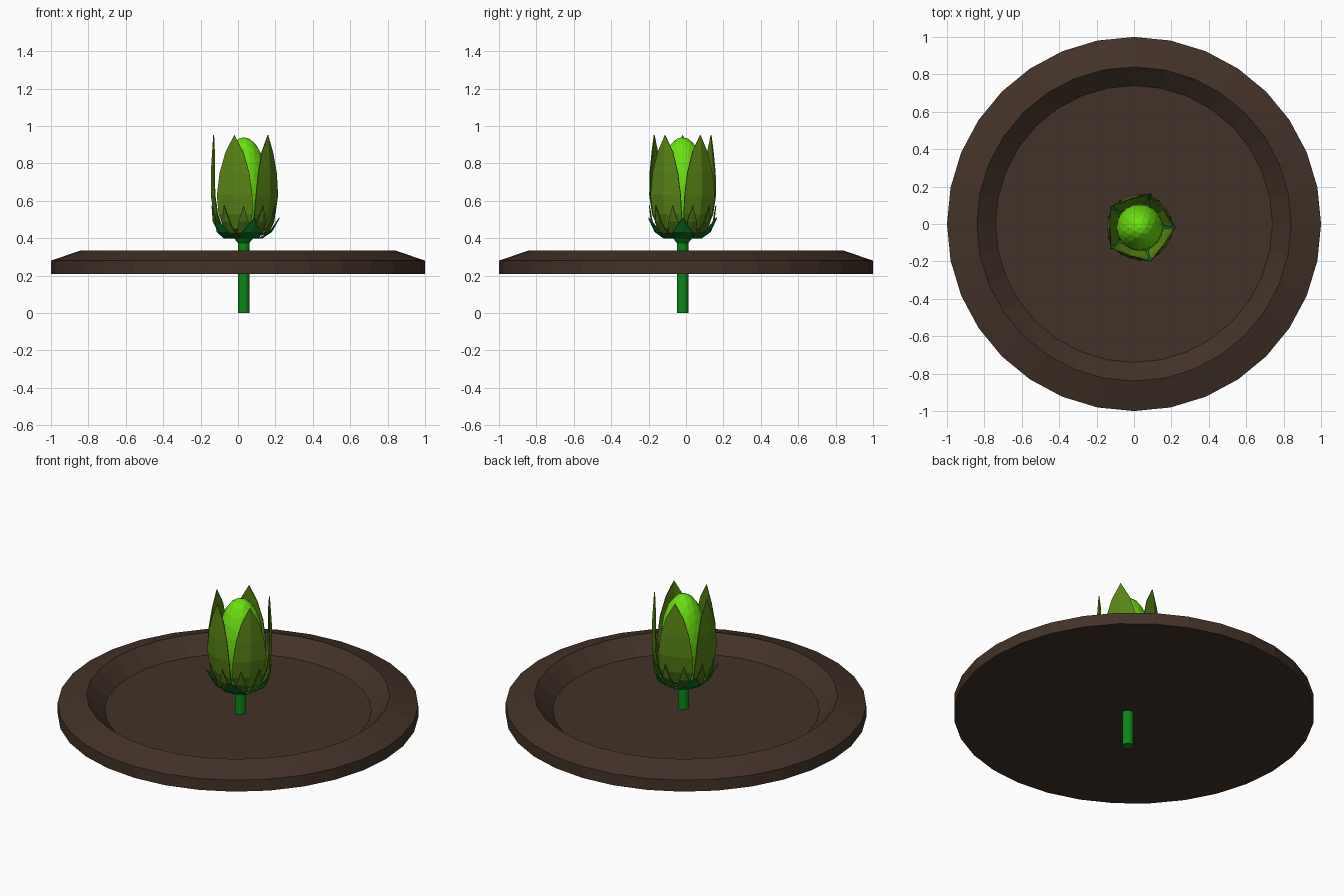
import bpy, bmesh, math
from mathutils import Matrix, Vector

if "Cube" in bpy.data.objects:
    bpy.data.objects.remove(bpy.data.objects["Cube"])

CX, CY = 0.03, -0.018  # flower axis


def material(name, rgb):
    m = bpy.data.materials.new(name)
    m.diffuse_color = (*rgb, 1)
    m.use_nodes = True
    m.node_tree.nodes["Principled BSDF"].inputs["Base Color"].default_value = m.diffuse_color
    return m


SOIL = material("dark brown", (0.055, 0.032, 0.021))
STEM = material("stem green", (0.004, 0.24, 0.009))
SEPAL = material("deep green", (0.003, 0.16, 0.014))
PETAL = material("olive green", (0.098, 0.23, 0.008))
BRACT = material("dark olive", (0.062, 0.15, 0.008))
BUD = material("bright green", (0.15, 0.74, 0.006))


def finish(name, bm, mat, loc=(0, 0, 0)):
    bmesh.ops.recalc_face_normals(bm, faces=bm.faces)
    me = bpy.data.meshes.new(name)
    bm.to_mesh(me)
    bm.free()
    me.materials.append(mat)
    ob = bpy.data.objects.new(name, me)
    ob.location = loc
    bpy.context.collection.objects.link(ob)
    return ob


def lathe(name, profile, sides, mat, loc=(0, 0, 0)):
    """Revolve (radius, z) rings and cap both ends."""
    bm = bmesh.new()
    rings = []
    for r, z in profile:
        rings.append([bm.verts.new((r * math.cos(math.tau * i / sides),
                                    r * math.sin(math.tau * i / sides), z))
                      for i in range(sides)])
    for a, b in zip(rings, rings[1:]):
        for i in range(sides):
            j = (i + 1) % sides
            bm.faces.new((a[i], a[j], b[j], b[i]))
    bm.faces.new(rings[0])
    bm.faces.new(rings[-1])
    return finish(name, bm, mat, loc)


def leaf_ring(name, profile, angles, cup, mat):
    """Pointed leaves: profile rows are (radius, z, half width)."""
    bm = bmesh.new()
    for deg in angles:
        rot = Matrix.Rotation(math.radians(deg), 4, 'Z')

        def vert(r, y, z):
            return bm.verts.new(rot @ Vector((r, y, z)))

        rows = [(vert(r - cup * w, -w, z), vert(r, 0, z), vert(r - cup * w, w, z))
                for r, z, w in profile[:-1]]
        for a, b in zip(rows, rows[1:]):
            for k in range(2):
                bm.faces.new((a[k], a[k + 1], b[k + 1], b[k]))
        tip = vert(profile[-1][0], 0, profile[-1][1])
        for k in range(2):
            bm.faces.new((rows[-1][k], rows[-1][k + 1], tip))
    ob = finish(name, bm, mat, (CX, CY, 0))
    mod = ob.modifiers.new("thickness", 'SOLIDIFY')
    mod.thickness = 0.005
    mod.offset = 0
    return ob


# Soil dish with bevelled rim and sunken floor
lathe("soil_dish", [(1, 0.21), (1, 0.28), (0.84, 0.335), (0.74, 0.245)], 32, SOIL)

# Stem flaring into the flower base
lathe("stem", [(0.031, 0), (0.031, 0.375), (0.055, 0.405), (0.075, 0.43)],
      16, STEM, (CX, CY, 0))

# Closed bud
bm = bmesh.new()
bmesh.ops.create_icosphere(bm, subdivisions=3, radius=1)
bmesh.ops.scale(bm, vec=(0.125, 0.125, 0.26), verts=bm.verts)
finish("bud", bm, BUD, (CX, CY, 0.68))

# Five tall outer petals
leaf_ring("petals",
          [(0.06, 0.415, 0.03), (0.125, 0.45, 0.07), (0.158, 0.53, 0.095),
           (0.173, 0.63, 0.099), (0.173, 0.75, 0.083), (0.166, 0.86, 0.05),
           (0.16, 0.952, 0)],
          [36 + 72 * i for i in range(5)], 0.2, PETAL)

# Ten short pointed bracts around the petal bases
leaf_ring("bracts",
          [(0.06, 0.405, 0.02), (0.135, 0.43, 0.036), (0.168, 0.49, 0.026),
           (0.178, 0.575, 0)],
          [18 + 36 * i for i in range(10)], 0.2, BRACT)

# Five spreading sepals between the petals
leaf_ring("sepals",
          [(0.03, 0.40, 0.025), (0.10, 0.402, 0.06), (0.15, 0.435, 0.05),
           (0.192, 0.51, 0)],
          [72 * i for i in range(5)], 0.2, SEPAL)
